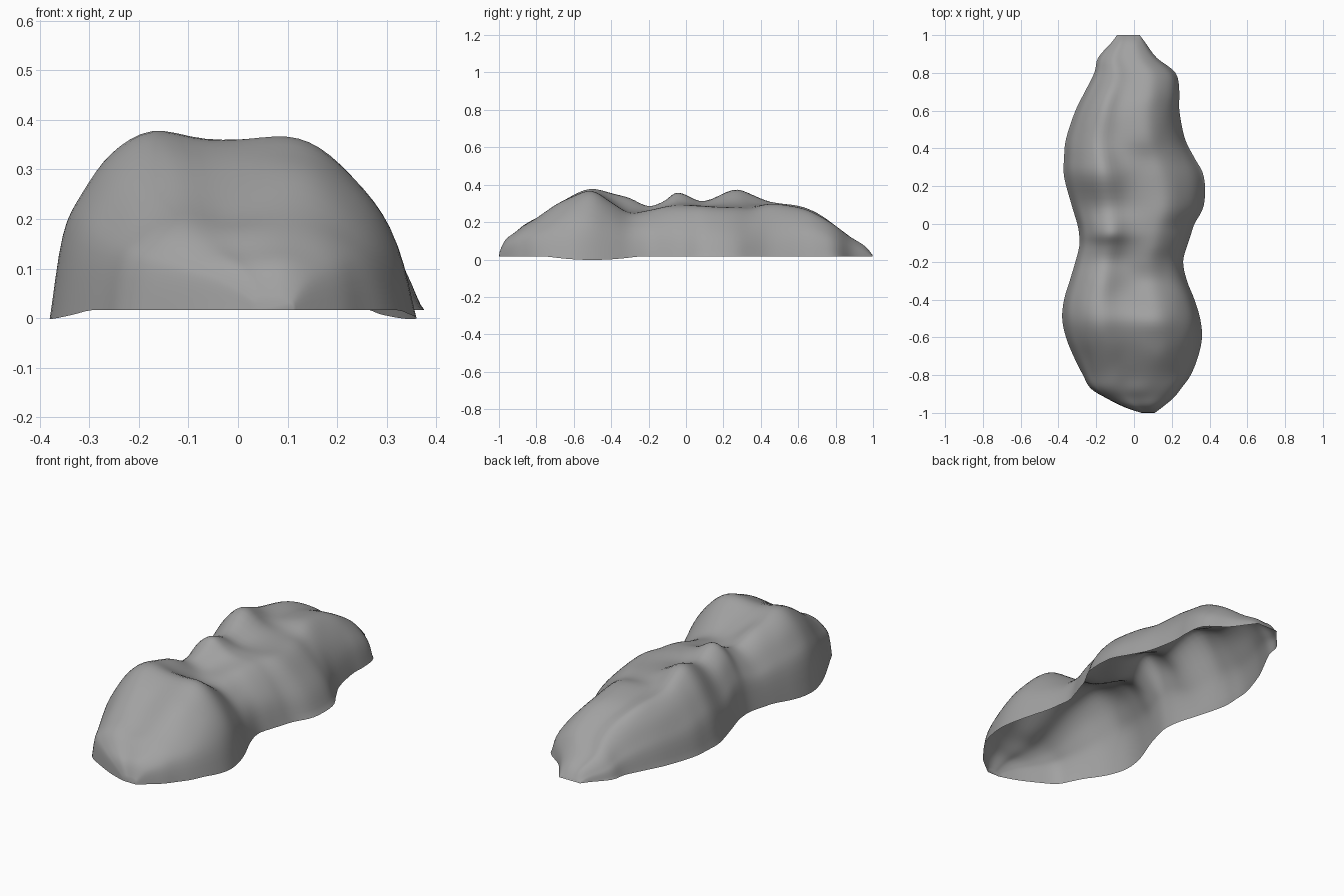
import bpy
import bmesh
from mathutils import Vector, noise

cube = bpy.data.objects.get("Cube")
if cube:
    bpy.data.objects.remove(cube, do_unlink=True)

# Stations along the rock, in hundredths:
# y, left-hand edge, right-hand edge, height of each of the two crests
STATIONS = [
    (-100, 4, 11, 3, 3), (-97, -5, 15, 10, 10), (-92, -15, 21, 14, 14),
    (-87, -23, 25, 18, 18), (-80, -27, 30, 22, 22), (-70, -32, 34, 29, 29),
    (-60, -36, 36, 35, 34), (-50, -38, 35, 38, 37), (-40, -37, 32, 36, 31),
    (-30, -34, 28, 33, 25), (-20, -31, 26, 28, 26), (-12, -29, 28, 31, 28),
    (-6, -29, 30, 36, 29), (0, -30, 32, 35, 29), (10, -33, 37, 31, 29),
    (25, -37, 37, 38, 28), (35, -37, 32, 35, 28), (45, -36, 27, 31, 30),
    (60, -31, 24, 29, 28), (70, -26, 24, 25, 24), (80, -21, 22, 18, 18),
    (88, -19, 12, 12, 12), (96, -12, 6, 7, 7), (100, -9, 3, 2, 2),
]
# Cross-section: fraction of width, fraction of height
PROFILE = [(0, 0), (.035, .45), (.09, .67), (.17, .88), (.28, 1), (.43, .95),
           (.62, 1), (.74, .94), (.86, .72), (.95, .42), (1, 0)]
BASE = 0.016
STEPS = 4


def smooth_path(rows, steps):
    """Pass a smooth curve through rows of numbers."""
    out = []
    last = len(rows) - 1
    for i in range(last):
        a, b, c, d = (rows[max(0, min(last, i + k))] for k in (-1, 0, 1, 2))
        for s in range(steps):
            t = s / steps
            out.append([
                q + t * ((r - p) / 2 + t * (p - 2.5 * q + 2 * r - w / 2
                         + t * (1.5 * (q - r) + (w - p) / 2)))
                for p, q, r, w in zip(a, b, c, d)])
    out.append(list(rows[last]))
    return out


def ramp(value, start, end):
    """Ease from nought to one between two positions."""
    t = max(0, min(1, (value - start) / (end - start)))
    return t * t * (3 - 2 * t)


def section(station, profile):
    """Points across the rock at one station."""
    y, left, right, high_left, high_right = (v / 100 for v in station)
    # The lower rim sags slightly beneath the front hump
    sag = 0.018 * max(0, 1 - ((y + 0.5) / 0.24) ** 2)
    # Blunt front, flanks leaning inwards along the back, upright back corner
    lean_left = 1 - 0.45 * ramp(y, -0.7, -0.92) + 0.4 * ramp(y, -0.2, 0.2)
    lean_right = lean_left - 0.45 * ramp(y, 0.4, 0.7)
    points = []
    for u, v in profile:
        blend = ramp(u, 0.28, 0.62)
        top = high_left + (high_right - high_left) * blend
        v = max(0, v) ** (lean_left + (lean_right - lean_left) * blend)
        rim = BASE - sag * (1 - v) * abs(2 * u - 1)
        p = Vector((left + (right - left) * u, y, rim + max(0, top - BASE) * v))
        # Gentle weathering on the upper surface only
        p.z += 0.007 * noise.noise(p * 9) * min(1, v * top / 0.2)
        points.append(p)
    return points


# Open-bottomed rock shell, lofted through the sections
bm = bmesh.new()
profile = smooth_path(PROFILE, STEPS)
rings = [[bm.verts.new(p) for p in section(s, profile)]
         for s in smooth_path(STATIONS, STEPS)]
for near, far in zip(rings, rings[1:]):
    for j in range(len(profile) - 1):
        bm.faces.new((near[j], near[j + 1], far[j + 1], far[j]))
# Close the thin front and back lips
bm.faces.new(reversed(rings[0]))
bm.faces.new(rings[-1])
# Soften the loft, leaving the open rim in place
inner = [v for v in bm.verts if not v.is_boundary]
for _ in range(3):
    bmesh.ops.smooth_vert(bm, verts=inner, factor=0.5,
                          use_axis_x=True, use_axis_y=True, use_axis_z=True)
bmesh.ops.recalc_face_normals(bm, faces=bm.faces)
bm.normal_update()
if sum(f.normal.z * f.calc_area() for f in bm.faces) < 0:
    bmesh.ops.reverse_faces(bm, faces=bm.faces)
mesh = bpy.data.meshes.new("rock_shell")
bm.to_mesh(mesh)
bm.free()
rock = bpy.data.objects.new("rock_shell", mesh)
bpy.context.collection.objects.link(rock)

# Plain stone colour
stone = bpy.data.materials.new("stone_grey")
stone.use_nodes = True
grey = (0.36, 0.36, 0.36, 1)
stone.diffuse_color = grey
stone.node_tree.nodes["Principled BSDF"].inputs["Base Color"].default_value = grey
mesh.materials.append(stone)

bpy.context.view_layer.objects.active = rock
rock.select_set(True)
bpy.ops.object.shade_smooth_by_angle(angle=1.0)
